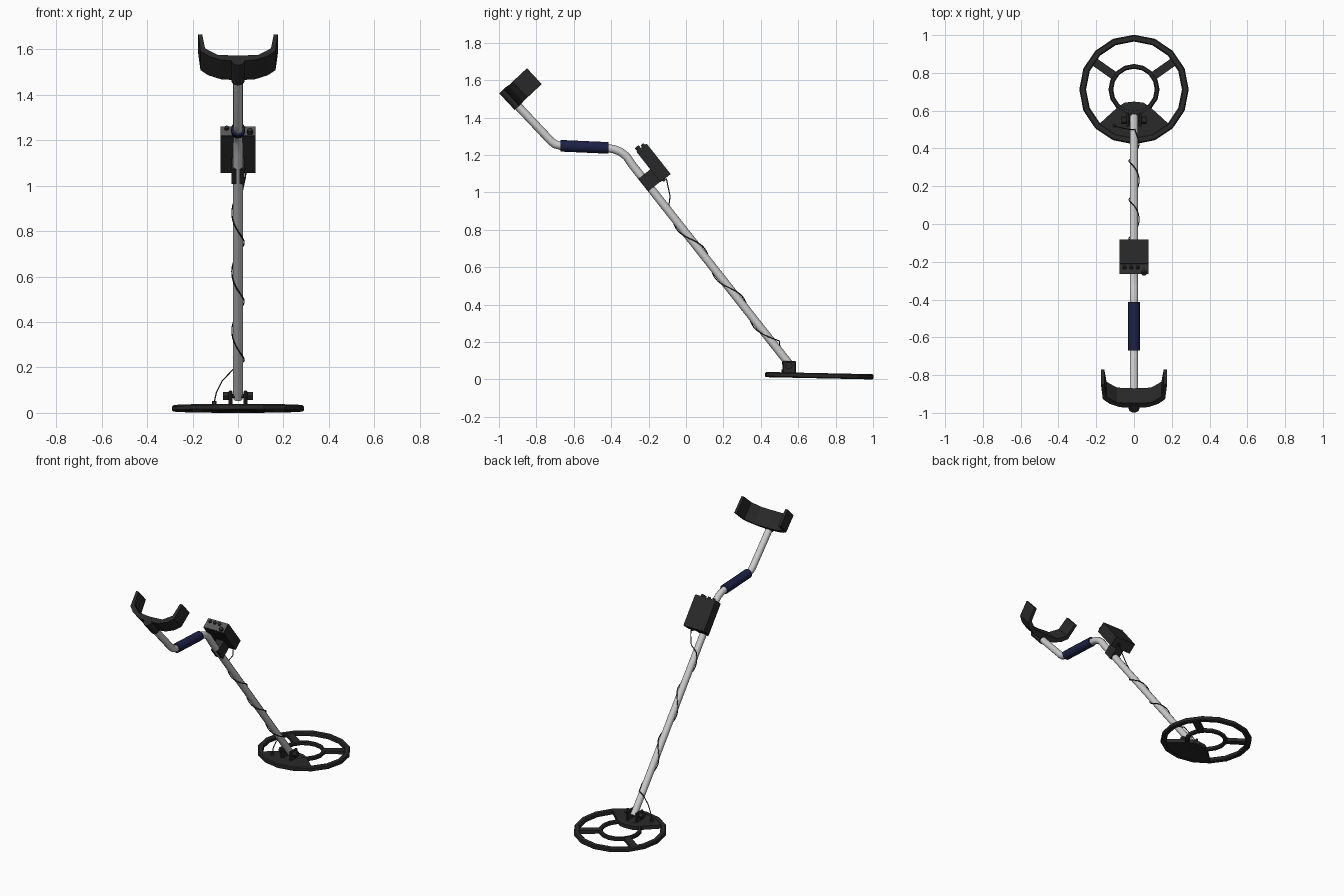
import bpy, bmesh, math
from math import sin, cos, pi, radians
from mathutils import Matrix, Vector

if "Cube" in bpy.data.objects:
    bpy.data.objects.remove(bpy.data.objects["Cube"])


def material(name, rgb):
    m = bpy.data.materials.new(name)
    m.diffuse_color = (*rgb, 1)
    m.use_nodes = True
    m.node_tree.nodes["Principled BSDF"].inputs["Base Color"].default_value = m.diffuse_color
    return m


BLACK = material("black_plastic", (0.022, 0.022, 0.022))
NAVY = material("navy_foam", (0.012, 0.015, 0.06))
PANEL = material("panel_grey", (0.1, 0.1, 0.1))


def finish(name, bm, mat=None, loc=(0, 0, 0), tilt=0, smooth=False):
    bmesh.ops.recalc_face_normals(bm, faces=bm.faces)
    me = bpy.data.meshes.new(name)
    bm.to_mesh(me)
    bm.free()
    ob = bpy.data.objects.new(name, me)
    bpy.context.collection.objects.link(ob)
    ob.location, ob.rotation_euler = loc, (radians(tilt), 0, 0)
    if mat:
        me.materials.append(mat)
    if smooth:
        select(ob)
        bpy.ops.object.shade_smooth_by_angle(angle=radians(46))
    return ob


def select(ob):
    bpy.ops.object.select_all(action='DESELECT')
    ob.select_set(True)
    bpy.context.view_layer.objects.active = ob


def box(name, center, size, mat, loc=(0, 0, 0), tilt=0, turn=0, bevel=0.0):
    bm = bmesh.new()
    m = Matrix.Rotation(turn, 4, 'Z') @ Matrix.Translation(center) @ Matrix.Diagonal((*size, 1))
    bmesh.ops.create_cube(bm, size=1, matrix=m)
    if bevel:
        bmesh.ops.bevel(bm, geom=bm.edges[:], offset=bevel, segments=1, affect='EDGES')
    return finish(name, bm, mat, loc, tilt)


def rod(name, center, r, length, axis, mat, loc=(0, 0, 0), tilt=0, sides=12):
    bm = bmesh.new()
    rot = {'X': Matrix.Rotation(pi / 2, 4, 'Y'), 'Y': Matrix.Rotation(pi / 2, 4, 'X'), 'Z': Matrix()}[axis]
    bmesh.ops.create_cone(bm, cap_ends=True, segments=sides, radius1=r, radius2=r, depth=length,
                          matrix=Matrix.Translation(center) @ rot)
    return finish(name, bm, mat, loc, tilt, smooth=sides > 6)


def tube(name, points, r, mat=None, res=4):
    cu = bpy.data.curves.new(name, 'CURVE')
    cu.dimensions, cu.bevel_depth, cu.bevel_resolution, cu.use_fill_caps = '3D', r, res, True
    sp = cu.splines.new('POLY')
    sp.points.add(len(points) - 1)
    for p, c in zip(sp.points, points):
        p.co = (*c, 1)
    ob = bpy.data.objects.new(name, cu)
    bpy.context.collection.objects.link(ob)
    if mat:
        cu.materials.append(mat)
    select(ob)
    bpy.ops.object.convert(target='MESH')
    bpy.ops.object.shade_smooth_by_angle(angle=radians(46))


def prism(name, outline, axis, depth, mat, loc, tilt):
    """Closed 2D outline extruded symmetrically along Y or Z."""
    bm = bmesh.new()
    h = depth / 2
    place = (lambda a, b: (a, -h, b)) if axis == 'Y' else (lambda a, b: (a, b, -h))
    f = bm.faces.new([bm.verts.new(place(a, b)) for a, b in outline])
    ext = bmesh.ops.extrude_face_region(bm, geom=[f])['geom']
    move = Vector((0, depth, 0)) if axis == 'Y' else Vector((0, 0, depth))
    bmesh.ops.translate(bm, vec=move, verts=[v for v in ext if isinstance(v, bmesh.types.BMVert)])
    return finish(name, bm, mat, loc, tilt)


COIL = dict(loc=(0, 0.712, 0.02), tilt=-1.2)


def ring(name, r_out, r_in, h, sides=16):
    c = 0.006
    prof = [(r_out, -h + c), (r_out, h - c), (r_out - c, h), (r_in + c, h),
            (r_in, h - c), (r_in, -h + c), (r_in + c, -h), (r_out - c, -h)]
    bm = bmesh.new()
    loops = []
    for i in range(sides):
        a = 2 * pi * i / sides
        loops.append([bm.verts.new((r * sin(a), r * cos(a), z)) for r, z in prof])
    for i in range(sides):
        p, q = loops[i], loops[(i + 1) % sides]
        for j in range(len(prof)):
            k = (j + 1) % len(prof)
            bm.faces.new((p[j], p[k], q[k], q[j]))
    finish(name, bm, BLACK, **COIL)


def mirrored(half):
    return half + [(-a, b) for a, b in reversed(half) if a > 1e-6]


# search coil: two rings, two spokes and a solid mounting plate
ring("coil_outer_ring", 0.29, 0.254, 0.014)
ring("coil_inner_ring", 0.135, 0.11, 0.013)
for side, ang in (("right", 35), ("left", 145)):
    box(f"coil_spoke_{side}", (0.193, 0, 0), (0.135, 0.044, 0.022), BLACK, turn=radians(ang), **COIL)
prism("coil_mount_plate", mirrored([(0, -0.064), (0.05, -0.07), (0.088, -0.095), (0.192, -0.19),
                                    (0.185, -0.2), (0.1, -0.25), (0, -0.27)]), 'Z', 0.025, BLACK, **COIL)

# hinge: two rounded lugs with a cross bolt
for s, side in ((1, "right"), (-1, "left")):
    box(f"hinge_lug_{side}", (0.033 * s, 0.552, 0.064), (0.016, 0.074, 0.068), BLACK, bevel=0.005)
    rod(f"hinge_knob_{side}", (0.053 * s, 0.55, 0.074), 0.02, 0.026, 'X', BLACK, sides=6)
rod("hinge_bolt", (0, 0.55, 0.074), 0.009, 0.1, 'X', BLACK)


# bent shaft
def shaft_axis(z):
    return 0.543 - (z - 0.094) * 0.7885


tube("shaft", [(0, shaft_axis(0.065), 0.065), (0, shaft_axis(1.15), 1.15), (0, -0.318, 1.192), (0, -0.35, 1.217),
               (0, -0.385, 1.231), (0, -0.43, 1.238), (0, -0.67, 1.249), (0, -0.7, 1.257),
               (0, -0.722, 1.274), (0, -0.93, 1.495)], 0.022)
tube("hand_grip", [(0, -0.67, 1.249), (0, -0.664, 1.249), (0, -0.42, 1.238), (0, -0.414, 1.238)], 0.031, NAVY)

# arm cuff and its socket, in the frame of the upper tube
CUFF = dict(loc=(0, -0.957, 1.485), tilt=-47)
prism("arm_cuff", [(0.0, 0.03), (0.075, 0.037), (0.13, 0.062), (0.165, 0.095), (0.175, 0.2), (0.157, 0.2),
                   (0.145, 0.112), (0.09, 0.07), (0.0, 0.065), (-0.09, 0.07), (-0.145, 0.112), (-0.157, 0.2),
                   (-0.175, 0.2), (-0.165, 0.095), (-0.13, 0.062), (-0.075, 0.037)], 'Y', 0.116, BLACK, **CUFF)
rod("cuff_socket", (0, 0, 0.029), 0.029, 0.122, 'Y', BLACK, **CUFF)

# control box: local Y runs down the shaft, local Z away from it
BOX = dict(loc=(0, -0.173, 1.157), tilt=-51.7)
box("control_box", (0, 0, 0), (0.155, 0.206, 0.07), BLACK, **BOX)
box("control_panel", (0, -0.104, 0), (0.148, 0.004, 0.064), PANEL, **BOX)
box("box_bracket", (0, 0.058, -0.075), (0.056, 0.085, 0.082), BLACK, **BOX)
for i, x in enumerate((-0.05, -0.015, 0.02)):
    rod(f"small_knob_{i + 1}", (x, -0.11, 0.014), 0.01, 0.014, 'Y', BLACK, **BOX)
rod("large_knob", (0.053, -0.114, -0.017), 0.013, 0.022, 'Y', BLACK, **BOX)
rod("cable_socket", (0.035, 0.106, -0.012), 0.009, 0.012, 'Y', BLACK, **BOX)

# cable: from the box, spiralling down the shaft to a plug on the coil
path = [(0.035, -0.105, 1.075), (0.033, -0.098, 1.04), (0.02, -0.085, 0.98)]
steps = 44
for i in range(steps + 1):
    z = 0.92 - 0.69 * i / steps
    a = 2 * pi * (0.75 - z) / 0.26
    n = 0.027 * sin(a)
    path.append((0.027 * cos(a), shaft_axis(z) + 0.785 * n, z + 0.62 * n))
path += [(0.005, 0.5, 0.205), (-0.025, 0.5, 0.188), (-0.07, 0.51, 0.14), (-0.095, 0.517, 0.09), (-0.105, 0.52, 0.045)]
tube("cable", path, 0.003, BLACK, res=1)
rod("cable_plug", (-0.105, 0.52, 0.042), 0.01, 0.02, 'Z', BLACK)
